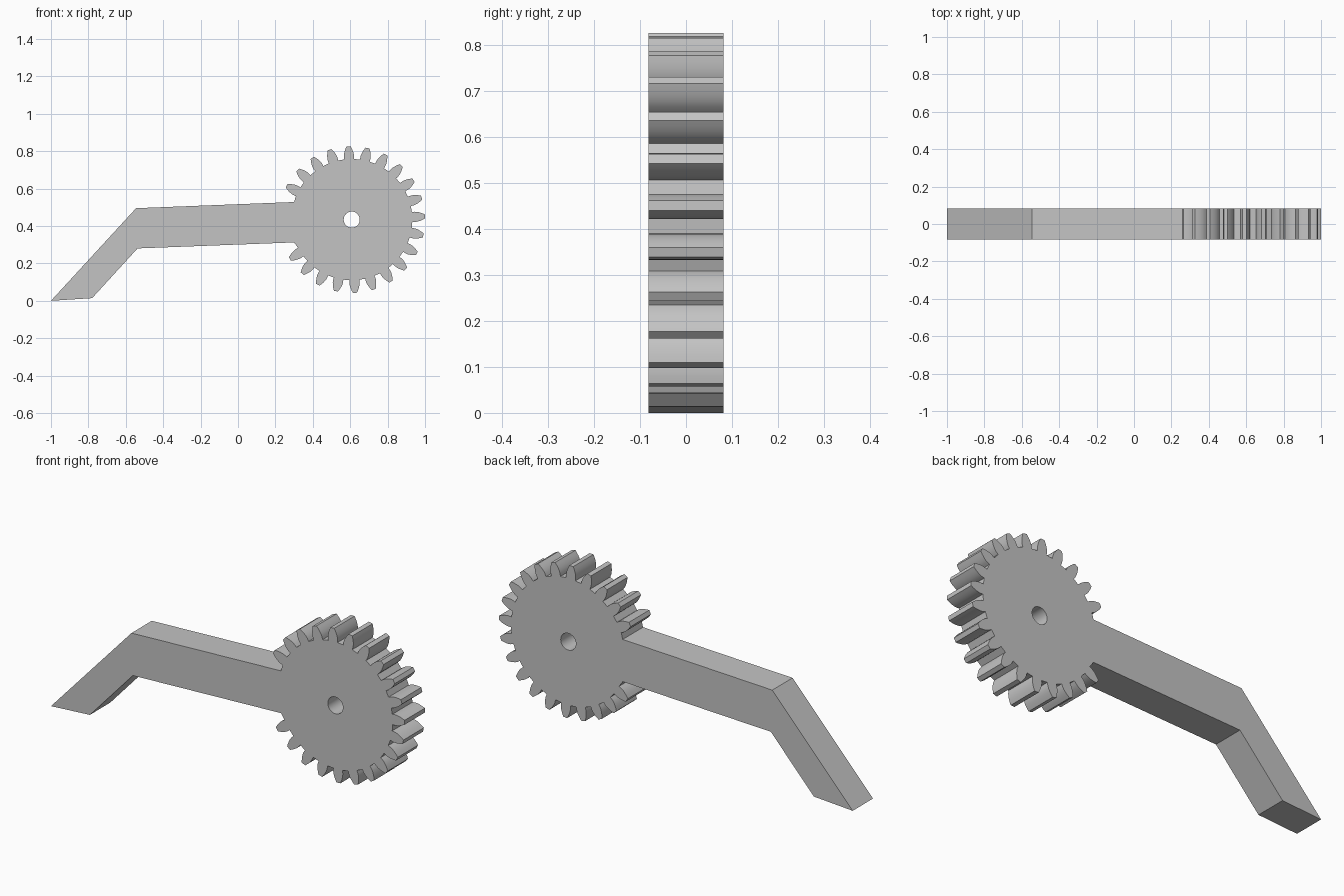
import bpy, bmesh, math

cube = bpy.data.objects.get("Cube")
if cube:
    bpy.data.objects.remove(cube, do_unlink=True)

# Gear dimensions
CX, CZ = 0.608, 0.434
TEETH = 24
MODULE = 0.392 * 2 / (TEETH + 2)
PITCH = MODULE * TEETH / 2
TIP = PITCH + MODULE
ROOT = PITCH - 1.25 * MODULE
PRESSURE = math.radians(20)
BASE = PITCH * math.cos(PRESSURE)
HALF_DEPTH = 0.082


def polar(radius, angle):
    return (CX + radius * math.cos(angle), CZ + radius * math.sin(angle))


def half_angle(radius):
    """Half of the tooth's angular width on an involute flank."""
    a = math.acos(min(1, BASE / radius))
    inv = lambda t: math.tan(t) - t
    return math.pi / (2 * TEETH) + inv(PRESSURE) - inv(a)


def tooth(centre):
    radii = [ROOT] + [BASE + (TIP - BASE) * i / 4 for i in range(5)]
    flank = [(r, half_angle(max(r, BASE))) for r in radii]
    rising = [polar(r, centre - h) for r, h in flank]
    falling = [polar(r, centre + h) for r, h in reversed(flank)]
    return rising + falling


# Outline: the exposed teeth, then the bent arm
step = math.tau / TEETH
outline = []
for k in range(14, 35):
    outline += tooth(math.radians(2.5) + k * step)
outline += [(0.30, 0.528), (-0.545, 0.495), (-1.0, 0.0),
            (-0.78, 0.014), (-0.537, 0.28), (0.30, 0.312)]

# Axle hole
hole = [polar(0.043, math.tau * i / 32) for i in range(32)]

# Filled and extruded profile
curve = bpy.data.curves.new("profile", 'CURVE')
curve.dimensions = '2D'
curve.fill_mode = 'BOTH'
curve.extrude = HALF_DEPTH
for points in (outline, hole):
    spline = curve.splines.new('POLY')
    spline.points.add(len(points) - 1)
    for p, (x, z) in zip(spline.points, points):
        p.co = (x, z, 0, 1)
    spline.use_cyclic_u = True
helper = bpy.data.objects.new("profile", curve)
bpy.context.collection.objects.link(helper)
bpy.context.view_layer.update()
mesh = bpy.data.meshes.new_from_object(
    helper.evaluated_get(bpy.context.evaluated_depsgraph_get()))
bpy.data.objects.remove(helper, do_unlink=True)

# Stand the profile upright and weld it into one solid
bm = bmesh.new()
bm.from_mesh(mesh)
for v in bm.verts:
    x, y, z = v.co
    v.co = (x, -z, y)
bmesh.ops.remove_doubles(bm, verts=bm.verts, dist=0.0001)
bmesh.ops.recalc_face_normals(bm, faces=bm.faces)
bm.to_mesh(mesh)
bm.free()

gear_arm = bpy.data.objects.new("gear_with_bent_arm", mesh)
bpy.context.collection.objects.link(gear_arm)

# Plain grey
grey = bpy.data.materials.new("grey")
grey.use_nodes = True
colour = (0.55, 0.55, 0.55, 1)
grey.diffuse_color = colour
grey.node_tree.nodes["Principled BSDF"].inputs["Base Color"].default_value = colour
mesh.materials.clear()
mesh.materials.append(grey)
for poly in mesh.polygons:
    poly.material_index = 0

bpy.ops.object.select_all(action='DESELECT')
gear_arm.select_set(True)
bpy.context.view_layer.objects.active = gear_arm
bpy.ops.object.shade_smooth_by_angle(angle=math.radians(25))
